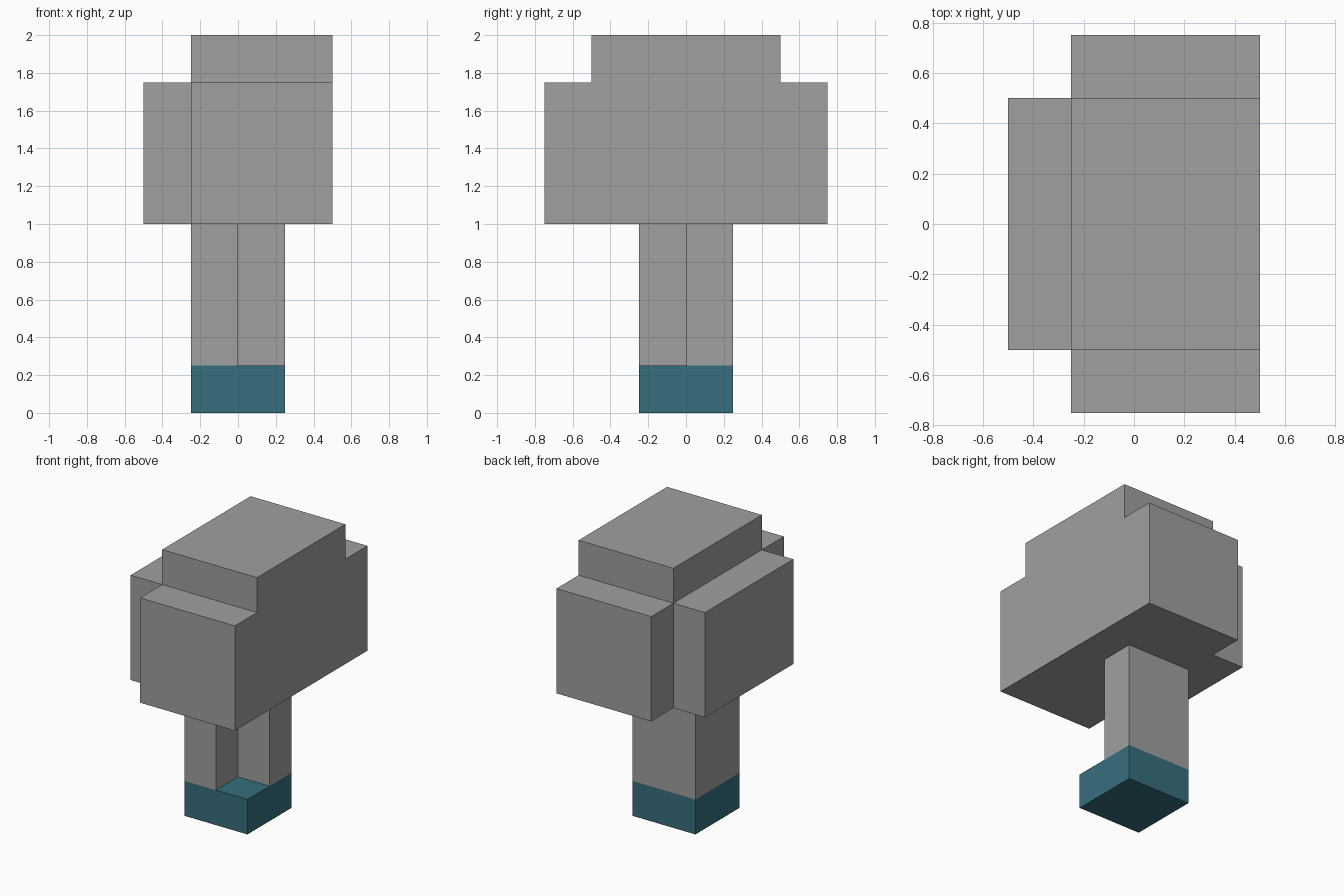
import bpy, bmesh

if "Cube" in bpy.data.objects:
    bpy.data.objects.remove(bpy.data.objects["Cube"])


def material(name, colour):
    m = bpy.data.materials.new(name)
    m.diffuse_color = (*colour, 1)
    m.use_nodes = True
    m.node_tree.nodes["Principled BSDF"].inputs["Base Color"].default_value = m.diffuse_color
    return m


grey = material("grey", (0.35, 0.35, 0.35))
teal = material("teal", (0.037, 0.157, 0.205))


def prism(name, outline, z0, z1, mat, bottom=True, top=True):
    """Extrude a counter-clockwise outline from z0 to z1."""
    bm = bmesh.new()
    low = [bm.verts.new((x, y, z0)) for x, y in outline]
    high = [bm.verts.new((x, y, z1)) for x, y in outline]
    n = len(outline)
    for i in range(n):
        j = (i + 1) % n
        bm.faces.new((low[i], low[j], high[j], high[i]))
    if bottom:
        bm.faces.new(low[::-1])
    if top:
        bm.faces.new(high)
    mesh = bpy.data.meshes.new(name)
    bm.to_mesh(mesh)
    bm.free()
    mesh.materials.append(mat)
    ob = bpy.data.objects.new(name, mesh)
    bpy.context.collection.objects.link(ob)
    return ob


def rect(x0, x1, y0, y1):
    return [(x0, y0), (x1, y0), (x1, y1), (x0, y1)]


# Square foot
prism("trunk_base", rect(-0.25, 0.25, -0.25, 0.25), 0, 0.25, teal)

# L-shaped trunk, front right quarter missing
prism("trunk", [(-0.25, -0.25), (0, -0.25), (0, 0), (0.25, 0),
                (0.25, 0.25), (-0.25, 0.25)], 0.25, 1, grey,
      bottom=False, top=False)

# Wide crown with both left corners notched
prism("crown", [(-0.25, -0.75), (0.5, -0.75), (0.5, 0.75), (-0.25, 0.75),
                (-0.25, 0.5), (-0.5, 0.5), (-0.5, -0.5), (-0.25, -0.5)],
      1, 1.75, grey)

# Raised block on top
prism("crown_top", rect(-0.25, 0.5, -0.5, 0.5), 1.75, 2, grey, bottom=False)
